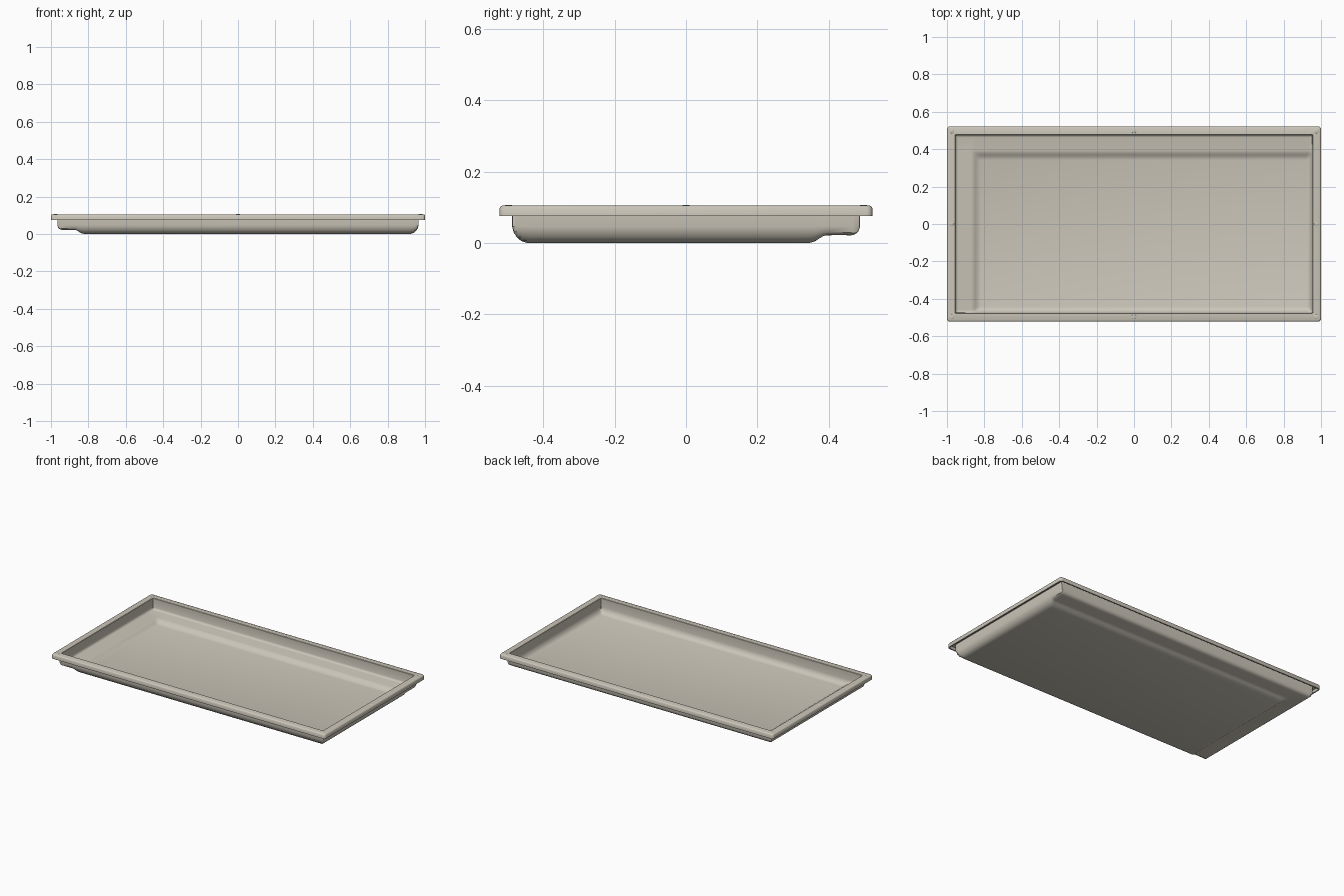
import bpy, bmesh, math

if "Cube" in bpy.data.objects:
    bpy.data.objects.remove(bpy.data.objects["Cube"])

HX, HY = 0.955, 0.477      # inner half sizes of the tray
TOP, WALL_TOP, SHEET = 0.105, 0.096, 0.01

mat = bpy.data.materials.new("warm_grey_beige")
mat.diffuse_color = (0.60, 0.565, 0.485, 1)
mat.use_nodes = True
mat.node_tree.nodes["Principled BSDF"].inputs["Base Color"].default_value = mat.diffuse_color


def finish(name, bm, angle=40, sheet=0):
    me = bpy.data.meshes.new(name)
    bm.to_mesh(me)
    bm.free()
    me.materials.append(mat)
    ob = bpy.data.objects.new(name, me)
    bpy.context.collection.objects.link(ob)
    bpy.ops.object.select_all(action='DESELECT')
    ob.select_set(True)
    bpy.context.view_layer.objects.active = ob
    if sheet:
        mod = ob.modifiers.new("sheet_thickness", 'SOLIDIFY')
        mod.thickness = sheet
        mod.offset = -1
        mod.use_even_offset = True
        bpy.ops.object.modifier_apply(modifier=mod.name)
    bpy.ops.object.shade_smooth_by_angle(angle=math.radians(angle))
    return ob


# (distance from wall, height): wall, small fillet, shallow ledge, soft step down
ledge_side = [(0, WALL_TOP), (0, 0.046), (0.003, 0.038), (0.008, 0.034), (0.015, 0.032),
              (0.085, 0.032), (0.096, 0.029), (0.108, 0.022), (0.120, 0.014), (0.135, 0.01)]
# wall and large fillet
round_side = [(0, WALL_TOP), (0, 0.048), (0.003, 0.036), (0.010, 0.024),
              (0.020, 0.015), (0.035, 0.01)]

# pan: the floor takes the higher of the two crossing profiles
px = [(-HX + d, z) for d, z in ledge_side] + [(HX - d, z) for d, z in reversed(round_side)]
py = [(-HY + d, z) for d, z in round_side] + [(HY - d, z) for d, z in reversed(ledge_side)]
bm = bmesh.new()
grid = [[bm.verts.new((x, y, max(zx, zy))) for y, zy in py] for x, zx in px]
for i in range(len(px) - 1):
    for j in range(len(py) - 1):
        bm.faces.new((grid[i][j], grid[i + 1][j], grid[i + 1][j + 1], grid[i][j + 1]))
bmesh.ops.remove_doubles(bm, verts=bm.verts[:], dist=1e-5)
finish("tray_pan", bm, 40, SHEET)


# rim: hooked, hollow flange swept round the opening
def ring(bm, d, z):
    r = 0.002 + 0.3 * max(d, 0)
    pts = []
    for k, (sx, sy) in enumerate([(1, 1), (-1, 1), (-1, -1), (1, -1)]):
        for s in range(5):
            a = math.pi / 2 * (k + s / 4)
            pts.append(bm.verts.new((sx * (HX + d - r) + r * math.cos(a),
                                     sy * (HY + d - r) + r * math.sin(a), z)))
    return pts


rim_profile = [(0, WALL_TOP), (0, TOP - 0.002), (0.002, TOP), (0.037, TOP),
               (0.042, TOP - 0.002), (0.045, TOP - 0.007), (0.045, 0.076),
               (0.037, 0.076), (0.037, 0.095), (0.034, WALL_TOP)]
bm = bmesh.new()
rings = [ring(bm, d, z) for d, z in rim_profile]
for a, b in zip(rings, rings[1:] + rings[:1]):
    for i in range(len(a)):
        j = (i + 1) % len(a)
        bm.faces.new((a[i], a[j], b[j], b[i]))
bmesh.ops.recalc_face_normals(bm, faces=bm.faces[:])
finish("rim", bm)

# low pips on the rim at the corners and mid sides
for sx in (-1, 0, 1):
    for sy in (-1, 0, 1):
        if sx or sy:
            bm = bmesh.new()
            bmesh.ops.create_uvsphere(bm, u_segments=16, v_segments=8, radius=1)
            for v in bm.verts:
                v.co = (v.co.x * 0.012 + sx * (HX + 0.02), v.co.y * 0.012 + sy * (HY + 0.02),
                        v.co.z * 0.002 + TOP)
            finish("rim_pip", bm)
